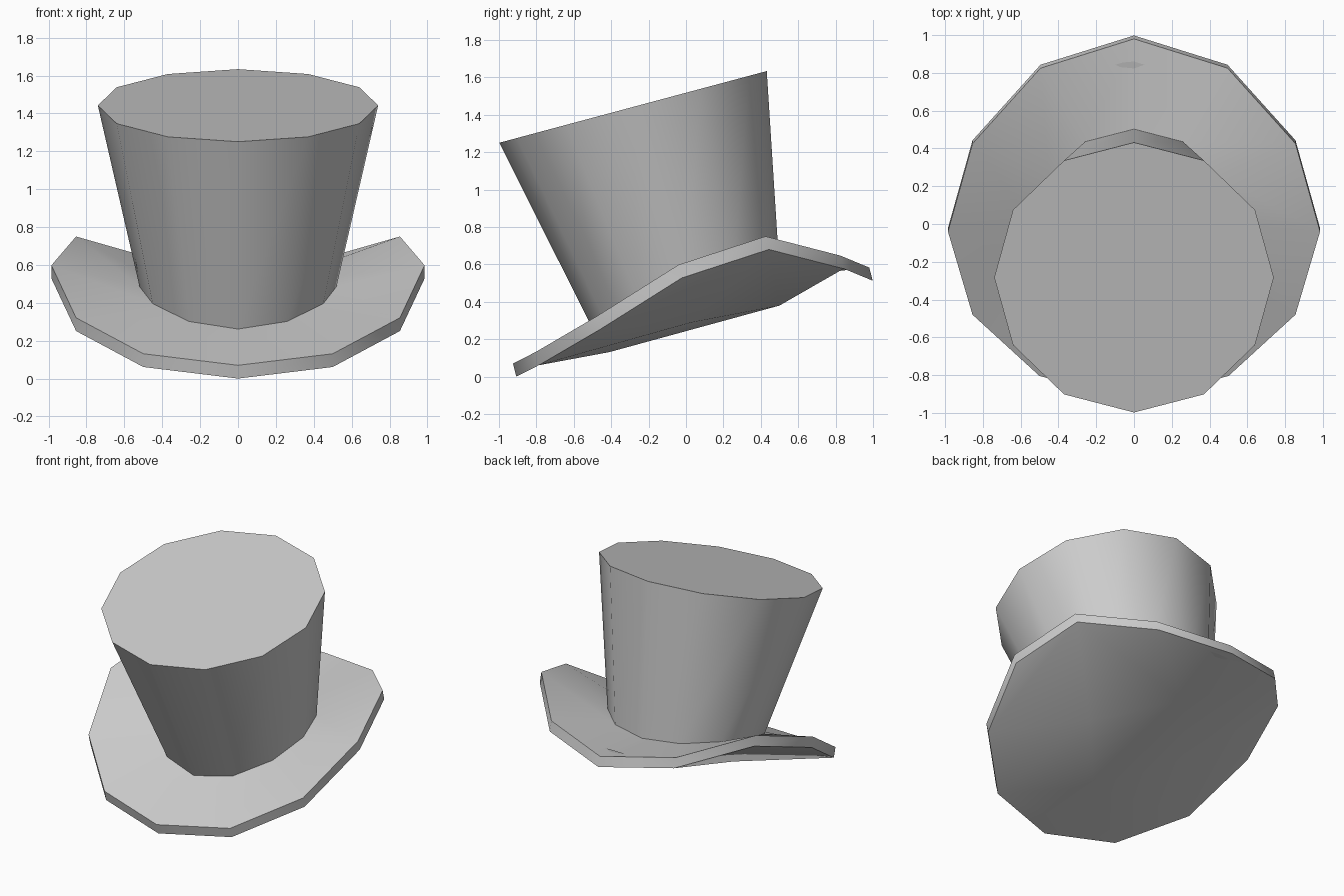
import bpy, bmesh
from math import sin, cos, tan, radians
from mathutils import Vector

cube = bpy.data.objects.get("Cube")
if cube:
    bpy.data.objects.remove(cube, do_unlink=True)

SIDES = 12
TILT = radians(15)

grey = bpy.data.materials.new("plain_grey")
grey.use_nodes = True
grey.diffuse_color = (0.6, 0.6, 0.6, 1)
for node in grey.node_tree.nodes:
    if node.type == 'BSDF_PRINCIPLED':
        node.inputs["Base Color"].default_value = (0.6, 0.6, 0.6, 1)


def tilted_ring(radius, y, z, curl=0.0):
    """Tilted ring starting at the front, its sides lifted by curl."""
    ring = []
    for i in range(SIDES):
        a = i * radians(360 / SIDES)
        px, py = radius * sin(a), -radius * cos(a) * cos(TILT)
        ring.append(Vector((px, y + py, z + py * tan(TILT) + curl * px * px)))
    return ring


def add_verts(bm, points):
    return [bm.verts.new(p) for p in points]


def bridge(bm, low, high):
    for i in range(SIDES):
        j = (i + 1) % SIDES
        bm.faces.new((low[i], low[j], high[j], high[i]))


def finish(bm, name):
    bmesh.ops.recalc_face_normals(bm, faces=bm.faces)
    mesh = bpy.data.meshes.new(name)
    bm.to_mesh(mesh)
    bm.free()
    mesh.materials.append(grey)
    obj = bpy.data.objects.new(name, mesh)
    bpy.context.collection.objects.link(obj)
    bpy.ops.object.select_all(action='DESELECT')
    obj.select_set(True)
    bpy.context.view_layer.objects.active = obj
    bpy.ops.object.shade_smooth_by_angle(angle=radians(32))


# Ring where the crown meets the curled brim
seam = tilted_ring(0.52, 0.0, 0.396, curl=0.33)

# Brim: curled edge from front to back, mirrored to the other side
half = [Vector(p) for p in (
    (0, -0.925, 0.07), (0.5, -0.805, 0.131), (0.855, -0.48, 0.321),
    (0.985, -0.04, 0.598), (0.855, 0.425, 0.75), (0.495, 0.825, 0.647),
    (0, 0.98, 0.583))]
edge = half + [Vector((-p.x, p.y, p.z)) for p in half[-2:0:-1]]
drop = Vector((0, 0.018, -0.07))
bm = bmesh.new()
upper = add_verts(bm, edge)
lower = add_verts(bm, [p + drop for p in edge])
bridge(bm, lower, upper)
bridge(bm, upper, add_verts(bm, seam))

# Underside: a diamond in the middle, joined to the edge by quads
diamond = add_verts(bm, [(0, -0.41, 0.131), (0.4, 0.03, 0.29),
                         (0, 0.5, 0.38), (-0.4, 0.03, 0.29)])
bm.faces.new(diamond)
for k in range(4):
    here, after = diamond[k], diamond[(k + 1) % 4]
    i = 3 * k
    bm.faces.new((lower[i - 1], lower[i], lower[i + 1], here))
    bm.faces.new((lower[i + 1], lower[i + 2], after, here))
finish(bm, "brim")

# Crown: flared wall with a flat top
bm = bmesh.new()
bottom = add_verts(bm, seam)
top = add_verts(bm, tilted_ring(0.74, -0.283, 1.442))
bridge(bm, bottom, top)
bm.faces.new(top)
finish(bm, "crown")
